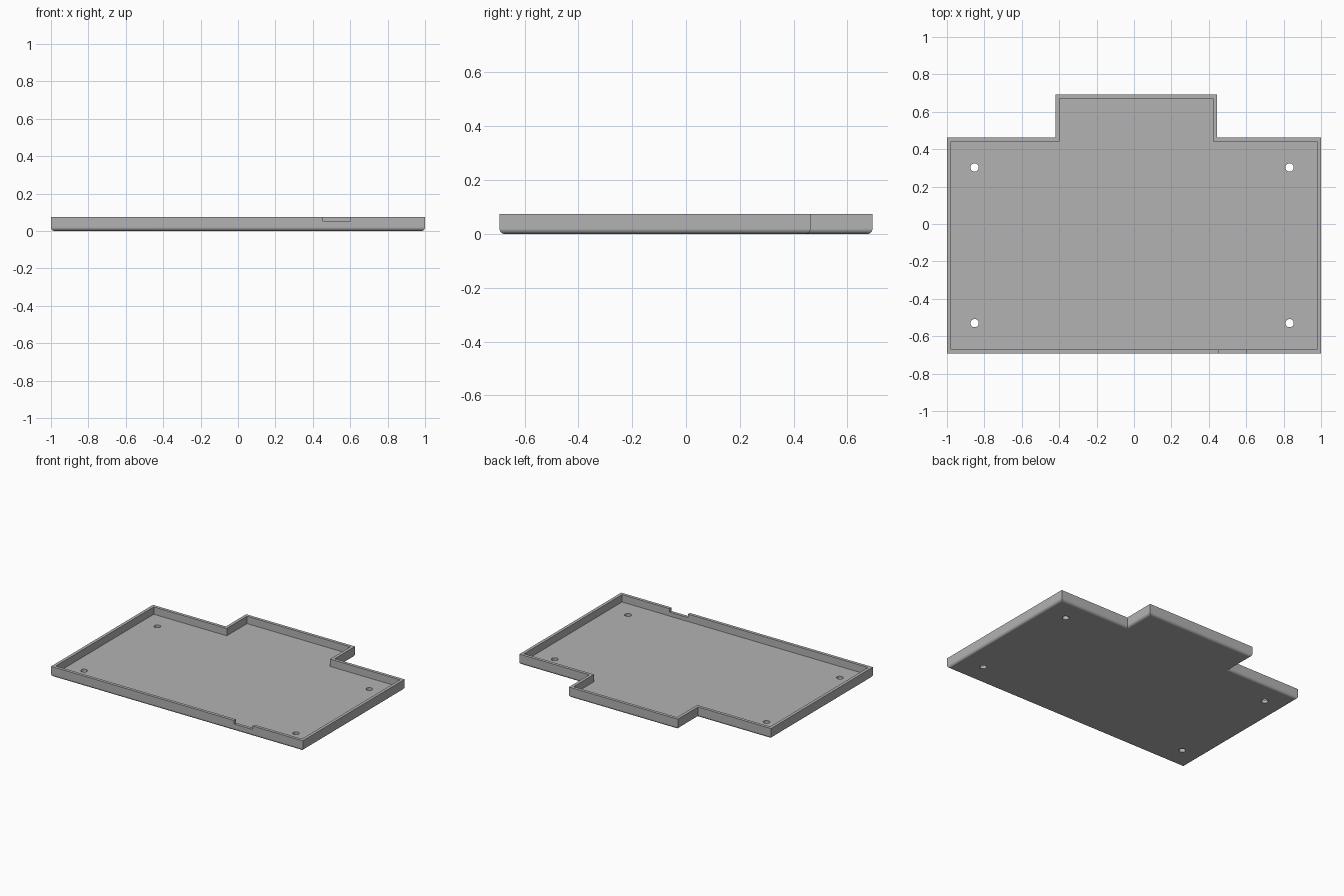
import bpy, bmesh, math
from mathutils import Vector

cube = bpy.data.objects.get("Cube")
if cube:
    bpy.data.objects.remove(cube)

HEIGHT, FLOOR, WALL, FILLET = 0.075, 0.022, 0.022, 0.02
STEPS = 6

# Tray outline, counter-clockwise from the front right corner
outline = [Vector(p) for p in (
    (-1, -0.693), (1, -0.693), (1, 0.463), (0.445, 0.463),
    (0.445, 0.693), (-0.42, 0.693), (-0.42, 0.463), (-1, 0.463))]


def inset(points, d):
    """Move every edge of the right-angled outline inwards by d."""
    result = []
    for i, p in enumerate(points):
        a = (p - points[i - 1]).normalized()
        b = (points[(i + 1) % len(points)] - p).normalized()
        result.append(p + d * (Vector((-a.y, a.x)) + Vector((-b.y, b.x))))
    return result


def new_object(name, bm):
    mesh = bpy.data.meshes.new(name)
    bm.to_mesh(mesh)
    bm.free()
    obj = bpy.data.objects.new(name, mesh)
    bpy.context.collection.objects.link(obj)
    return obj


# Wall section as (inset, height): rounded base edge, rim, inner floor edge
section = []
for i in range(STEPS + 1):
    t = i / STEPS * math.pi / 2
    section.append((FILLET * (1 - math.sin(t)), FILLET * (1 - math.cos(t))))
section += [(0, HEIGHT), (WALL, HEIGHT), (WALL, FLOOR)]

bm = bmesh.new()
loops = [[bm.verts.new((p.x, p.y, z)) for p in inset(outline, d)] for d, z in section]
bm.faces.new(loops[0][::-1])
bm.faces.new(loops[-1])
for low, high in zip(loops, loops[1:]):
    for i in range(len(low)):
        j = (i + 1) % len(low)
        bm.faces.new((low[i], low[j], high[j], high[i]))
tray = new_object("tray", bm)

# Cutters: four screw holes and the notch in the front rim
cutters = []
for x in (-0.852, 0.832):
    for y in (-0.53, 0.302):
        bm = bmesh.new()
        bmesh.ops.create_cone(bm, cap_ends=True, segments=32, radius1=0.022,
                              radius2=0.022, depth=0.2)
        cutters.append(new_object("screw_hole_cutter", bm))
        cutters[-1].location = (x, y, 0)
bm = bmesh.new()
bmesh.ops.create_cube(bm, size=1)
notch = new_object("notch_cutter", bm)
notch.scale = (0.145, 0.06, 0.1)
notch.location = (0.5275, -0.693, 0.1)
cutters.append(notch)

bpy.ops.object.select_all(action="DESELECT")
bpy.context.view_layer.objects.active = tray
tray.select_set(True)
for cutter in cutters:
    cutter.hide_render = True
    mod = tray.modifiers.new("cut", "BOOLEAN")
    mod.operation, mod.solver, mod.object = "DIFFERENCE", "EXACT", cutter
    bpy.ops.object.modifier_apply(modifier=mod.name)
    bpy.data.objects.remove(cutter)

# Smooth the rounded base edge, keep the flat faces flat
bpy.ops.object.shade_smooth_by_angle(angle=math.radians(30))
weighted = tray.modifiers.new("flat_faces", "WEIGHTED_NORMAL")
weighted.keep_sharp = True

# Single grey material
grey = bpy.data.materials.new("plain_grey")
grey.use_nodes = True
colour = (0.45, 0.45, 0.45, 1)
grey.diffuse_color = colour
grey.node_tree.nodes["Principled BSDF"].inputs["Base Color"].default_value = colour
tray.data.materials.clear()
tray.data.materials.append(grey)
